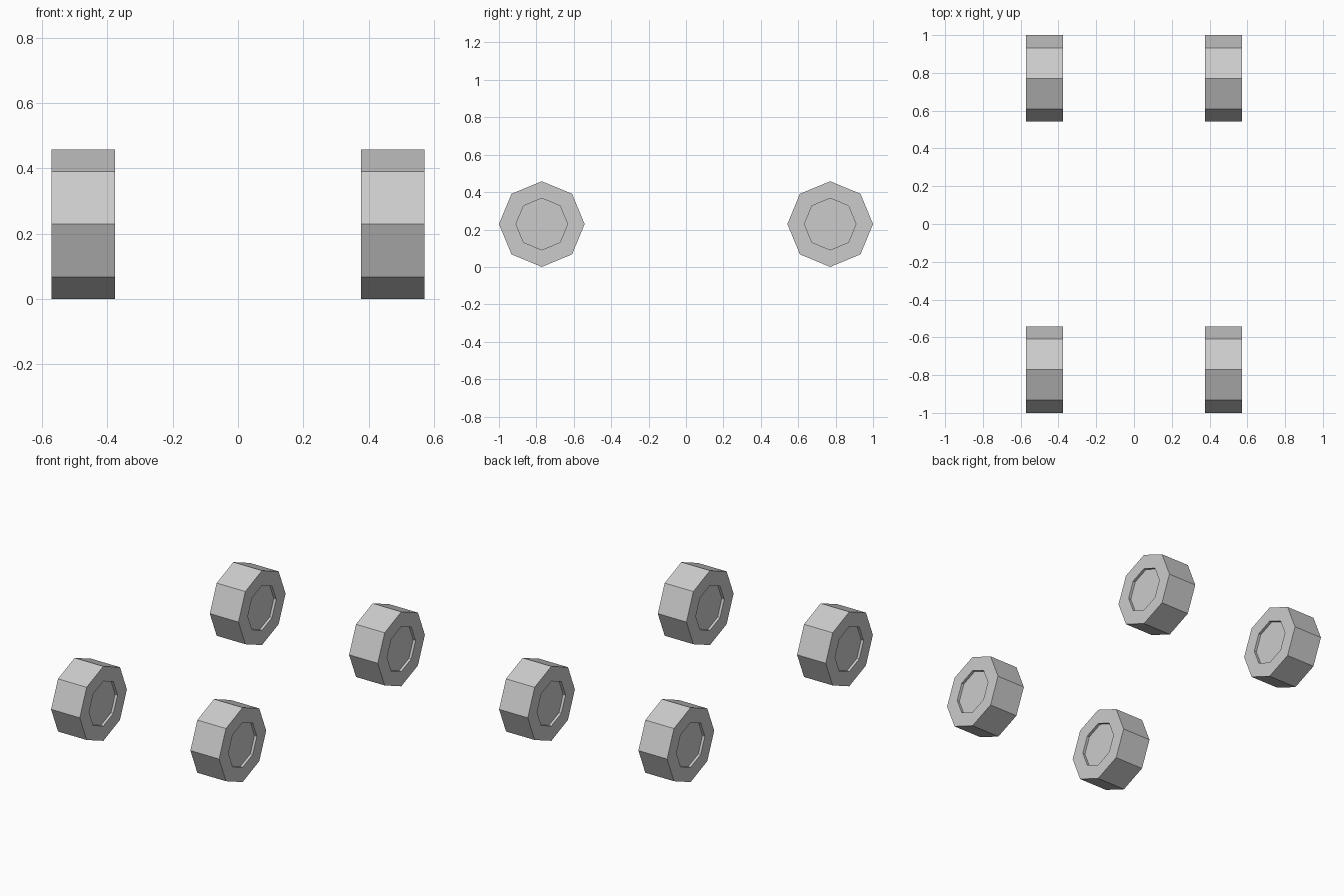
import bpy, bmesh
from math import pi
from mathutils import Matrix

if "Cube" in bpy.data.objects:
    bpy.data.objects.remove(bpy.data.objects["Cube"])

RADIUS, WIDTH = 0.229, 0.195
HUB_RADIUS, HUB_DEPTH = 0.138, 0.016
AXLE_X, AXLE_Y = 0.474, 0.771


def wheel(name, x, y):
    # Octagonal tyre lying along the x axis, a corner at the top
    bm = bmesh.new()
    bmesh.ops.create_cone(bm, cap_ends=True, segments=8, radius1=RADIUS,
                          radius2=RADIUS, depth=WIDTH,
                          matrix=Matrix.Rotation(pi / 2, 4, 'Y'))
    # Shallow straight-walled hub recess on both sides
    for cap in [f for f in bm.faces if len(f.verts) == 8]:
        side = 1 if cap.calc_center_median().x > 0 else -1
        bmesh.ops.inset_region(bm, faces=[cap], thickness=0.02)
        s = HUB_RADIUS / max(v.co.yz.length for v in cap.verts)
        for v in cap.verts:
            v.co.y *= s
            v.co.z *= s
        floor = bmesh.ops.extrude_discrete_faces(bm, faces=[cap])['faces'][0]
        for v in floor.verts:
            v.co.x -= side * HUB_DEPTH
    bmesh.ops.recalc_face_normals(bm, faces=bm.faces)
    mesh = bpy.data.meshes.new(name)
    bm.to_mesh(mesh)
    bm.free()
    ob = bpy.data.objects.new(name, mesh)
    ob.location = (x, y, RADIUS)
    bpy.context.collection.objects.link(ob)


# One wheel at each corner
for end, sy in (("front", -1), ("back", 1)):
    for side, sx in (("left", -1), ("right", 1)):
        wheel(f"{end}_{side}_wheel", sx * AXLE_X, sy * AXLE_Y)
